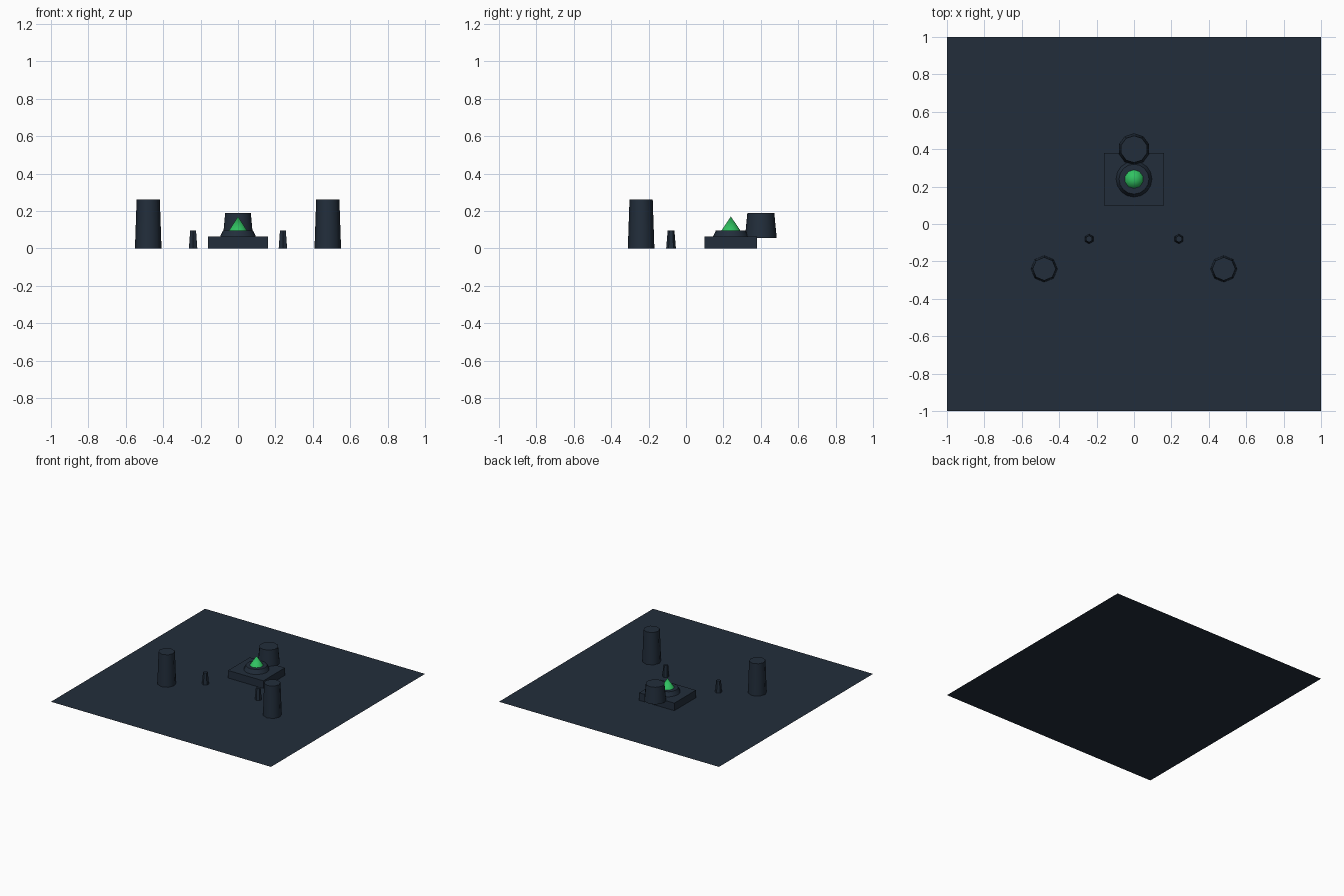
import bpy
import math

if "Cube" in bpy.data.objects:
    bpy.data.objects.remove(bpy.data.objects["Cube"])


def material(name, rgb):
    mat = bpy.data.materials.new(name)
    mat.diffuse_color = (*rgb, 1.0)
    mat.use_nodes = True
    mat.node_tree.nodes["Principled BSDF"].inputs["Base Color"].default_value = mat.diffuse_color
    return mat


slate = material("dark slate", (0.016, 0.027, 0.044))
green = material("glowing green", (0.03, 0.54, 0.12))


def finish(name, mat, smooth=False):
    obj = bpy.context.object
    obj.name = name
    obj.data.materials.append(mat)
    if smooth:
        bpy.ops.object.shade_smooth_by_angle(angle=math.radians(50))
    return obj


def tapered(name, x, y, z0, z1, r0, r1, sides, mat=slate):
    bpy.ops.mesh.primitive_cone_add(vertices=sides, radius1=r0, radius2=r1,
                                    depth=z1 - z0,
                                    location=(x, y, (z0 + z1) / 2))
    return finish(name, mat, smooth=True)


# Floor sheet
bpy.ops.mesh.primitive_plane_add(size=2)
finish("floor", slate)

# Square plinth
bpy.ops.mesh.primitive_cube_add(size=1, location=(0, 0.24, 0.031))
bpy.context.object.scale = (0.32, 0.28, 0.062)
finish("plinth", slate)

# Round pedestal, green crystal and the tub behind them
tapered("pedestal", 0, 0.24, 0.062, 0.096, 0.096, 0.08, 16)
tapered("crystal", 0, 0.24, 0.096, 0.17, 0.05, 0.0, 10, green)
tapered("tub", 0, 0.4, 0.055, 0.19, 0.085, 0.072, 10)

# Mirrored pairs of pillars and small posts
for side, label in ((-1, "left"), (1, "right")):
    tapered(label + "_pillar", side * 0.48, -0.24, 0, 0.262, 0.071, 0.062, 8)
    tapered(label + "_post", side * 0.24, -0.08, 0, 0.095, 0.026, 0.018, 6)
